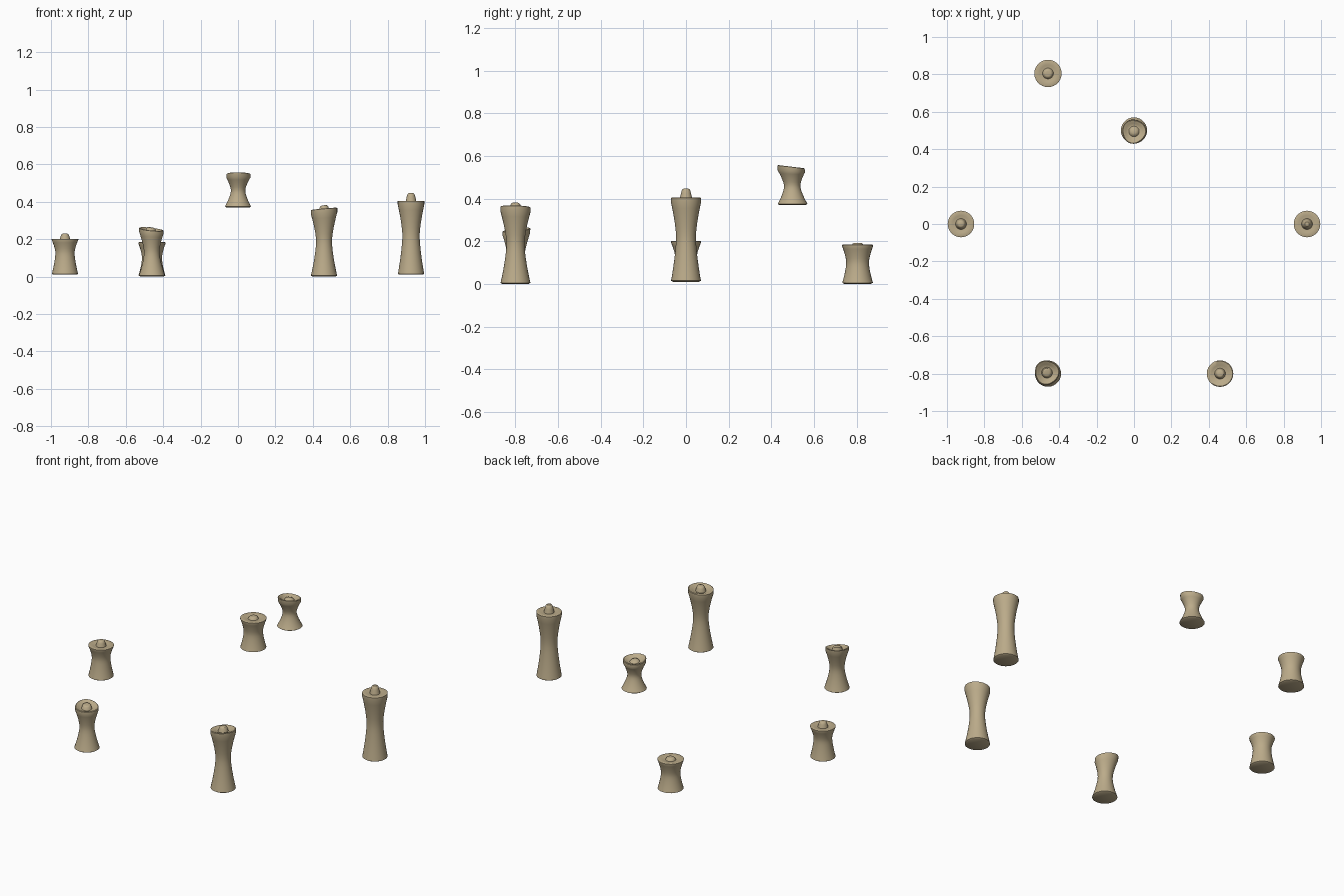
import bpy, bmesh, math

if "Cube" in bpy.data.objects:
    bpy.data.objects.remove(bpy.data.objects["Cube"])

wax = bpy.data.materials.new("tan wax")
wax.diffuse_color = (0.50, 0.41, 0.255, 1)
wax.use_nodes = True
wax.node_tree.nodes["Principled BSDF"].inputs["Base Color"].default_value = wax.diffuse_color
N = 28


def candle(name, x, y, z0, z1, waist, rtop, wick, tip,
           shift=(0, 0), slope=(0, 0), dish=0.006, tw=0.55, lip=0.012, wob=0.0, rbot=0.07):
    """Waisted candle: flared foot and rim, dished (maybe leaning) top, stubby wick."""
    h = z1 - z0
    prof = [(0.062, 0.0), (rbot, 0.005)]                   # rounded foot
    steps = 12
    for i in range(1, steps + 1):                          # waisted body
        t = i / steps
        if t < tw:
            r = waist + (rbot - waist) * ((tw - t) / tw) ** 1.5
        else:
            r = waist + (rtop - waist) * ((t - tw) / (1 - tw)) ** 1.5
        prof.append((r, 0.005 + t * (h - lip - 0.005)))
    prof += [(rtop, h - 0.002), (rtop - 0.004, h),         # rim
             (0.045, h - dish * 0.5), (0.034, h - dish)]   # dished top
    if wick > 0:
        prof += [(0.029, h - dish), (0.023, h + wick * 0.5),
                 (0.019, h + wick * 0.85), (0.012, h + wick)]
    else:
        prof += [(0.028, h - dish), (0.02, h - dish + 0.009), (0.01, h - dish + 0.013)]

    bm = bmesh.new()
    rings = []
    for r, z in prof:
        t = min(z / h, 1)
        k = t * t
        ring = []
        for j in range(N):
            a = 2 * math.pi * j / N
            rr = r * (1 + wob * k * math.sin(3 * a + 1)) if r > 0.036 else r
            px, py = rr * math.cos(a), rr * math.sin(a)
            pz = z + k ** 2 * (slope[0] * px + slope[1] * py)
            ring.append(bm.verts.new((x + px + shift[0] * k, y + py + shift[1] * k, z0 + pz)))
        rings.append(ring)
    for a, b in zip(rings, rings[1:]):
        for j in range(N):
            bm.faces.new((a[j], a[(j + 1) % N], b[(j + 1) % N], b[j]))
    bm.faces.new(rings[0][::-1])
    bm.faces.new(rings[-1])
    me = bpy.data.meshes.new(name)
    bm.to_mesh(me)
    bm.free()
    me.materials.append(wax)
    ob = bpy.data.objects.new(name, me)
    bpy.context.collection.objects.link(ob)
    bpy.ops.object.select_all(action='DESELECT')
    bpy.context.view_layer.objects.active = ob
    ob.select_set(True)
    bpy.ops.object.shade_smooth_by_angle(angle=math.radians(40))


# right, tall
candle("candle_right", 0.925, 0, 0.01, 0.405, 0.046, 0.071, 0.042, 0, dish=0.004, lip=0.02)
# front right, tall, slightly tilted top
candle("candle_front_right", 0.46, -0.80, 0, 0.362, 0.042, 0.071, 0.019, 0,
       slope=(0.09, -0.03), dish=0.012, lip=0.022)
# left, short
candle("candle_left", -0.925, 0, 0.01, 0.202, 0.051, 0.071, 0.028, 0, tw=0.62, lip=0.006)
# back left, short
candle("candle_back_left", -0.46, 0.805, 0, 0.184, 0.053, 0.073, 0.009, 0, tw=0.55, lip=0.006, rbot=0.072)
# front left, leaning top
candle("candle_front_left", -0.46, -0.80, 0, 0.254, 0.041, 0.065, 0.008, 0,
       shift=(-0.006, 0.006), slope=(-0.11, 0.12), dish=0.014, lip=0.02, wob=0.04)
# raised centre back, skewed top
candle("candle_centre_back", 0, 0.50, 0.37, 0.55, 0.038, 0.064, 0, 0,
       shift=(0, -0.006), slope=(0, -0.12), dish=0.015, lip=0.022, wob=0.04)
